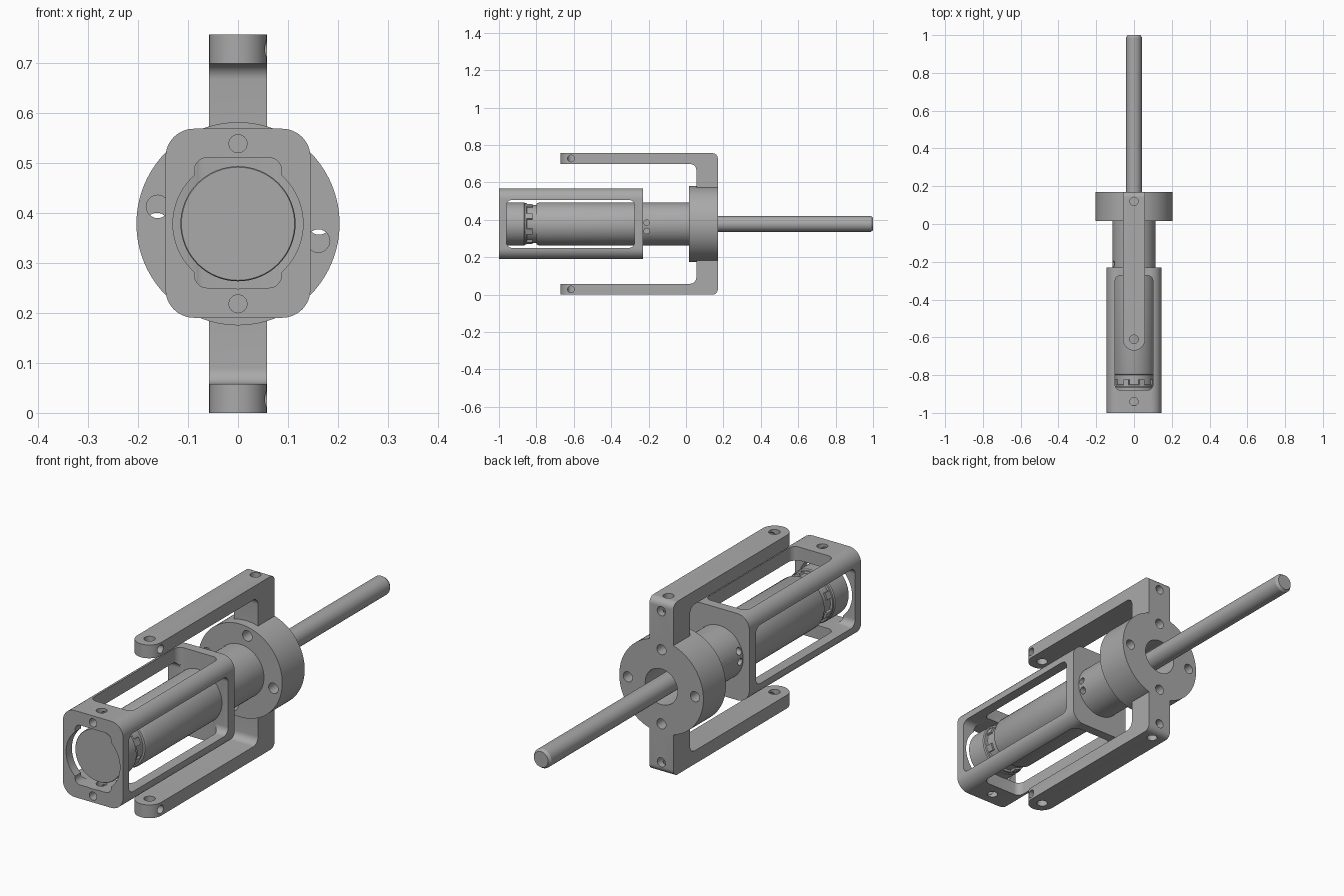
import bpy, bmesh, math
from mathutils import Vector

cube = bpy.data.objects.get("Cube")
if cube:
    bpy.data.objects.remove(cube, do_unlink=True)

ZC = 0.378  # height of the main axis
steel = bpy.data.materials.new("grey steel")
steel.use_nodes = True
GREY = (0.40, 0.40, 0.40, 1)
steel.diffuse_color = GREY
steel.node_tree.nodes["Principled BSDF"].inputs["Base Color"].default_value = GREY


def place(axis, u, v, d):
    return {"x": (d, u, v), "y": (u, d, v), "z": (u, v, d)}[axis]


def add_object(name, bm):
    bmesh.ops.recalc_face_normals(bm, faces=bm.faces)
    mesh = bpy.data.meshes.new(name)
    bm.to_mesh(mesh)
    bm.free()
    mesh.materials.append(steel)
    ob = bpy.data.objects.new(name, mesh)
    bpy.context.collection.objects.link(ob)
    return ob


def prism(name, pts, axis, a, b):
    """Extrude a 2D outline along an axis from a to b."""
    bm = bmesh.new()
    face = bm.faces.new([bm.verts.new(place(axis, u, v, a)) for u, v in pts])
    ext = bmesh.ops.extrude_face_region(bm, geom=[face])["geom"]
    shift = Vector(place(axis, 0, 0, b - a))
    bmesh.ops.translate(bm, vec=shift, verts=[g for g in ext if isinstance(g, bmesh.types.BMVert)])
    return add_object(name, bm)


def circle(u, v, r, n=32):
    return [(u + r * math.cos(2 * math.pi * i / n), v + r * math.sin(2 * math.pi * i / n)) for i in range(n)]


def rounded(corners, steps=8):
    """Outline from (u, v, radius) right-angled corners, each filleted."""
    out = []
    for i, (u, v, r) in enumerate(corners):
        p = Vector((u, v))
        if r == 0:
            out.append((u, v))
            continue
        d1 = (Vector(corners[i - 1][:2]) - p).normalized()
        d2 = (Vector(corners[(i + 1) % len(corners)][:2]) - p).normalized()
        c = p + (d1 + d2) * r
        for k in range(steps + 1):
            t = k / steps * math.pi / 2
            out.append(tuple(c - d2 * r * math.cos(t) - d1 * r * math.sin(t)))
    return out


def rect(u0, u1, v0, v1, r):
    return rounded([(u0, v0, r), (u1, v0, r), (u1, v1, r), (u0, v1, r)])


def hole(axis, u, v, r, a, b, n=24):
    return prism("cutter", circle(u, v, r, n), axis, a, b)


def lathe(name, profile, n=64):
    """Revolve (radius, y) points around the main axis, with flat end caps."""
    bm = bmesh.new()
    rings = [[bm.verts.new((x, y, z)) for x, z in circle(0, ZC, r, n)] for r, y in profile]
    for p, q in zip(rings, rings[1:]):
        for i in range(n):
            bm.faces.new((p[i], p[(i + 1) % n], q[(i + 1) % n], q[i]))
    bm.faces.new(rings[0])
    bm.faces.new(rings[-1])
    return add_object(name, bm)


def combine(ob, others, operation="DIFFERENCE"):
    for other in others:
        mod = ob.modifiers.new("combine", "BOOLEAN")
        mod.operation, mod.solver, mod.object = operation, "EXACT", other
        bpy.context.view_layer.objects.active = ob
        bpy.ops.object.modifier_apply(modifier=mod.name)
        bpy.data.objects.remove(other, do_unlink=True)


# Open rectangular cage with side, top and front openings
cage = prism("cage", rect(-0.145, 0.145, 0.19, 0.568, 0.057), "y", -1, -0.23)
cuts = [
    prism("cutter", rect(-0.087, 0.087, 0.25, 0.51, 0.025), "y", -1.1, -0.275),
    hole("y", 0, ZC, 0.13, -1.1, -0.276, 64),
    prism("cutter", rect(-0.96, -0.275, 0.25, 0.506, 0.03), "x", -0.3, 0.3),
    prism("cutter", rect(-0.10, 0.10, -0.88, -0.272, 0.03), "z", 0.1, 0.7),
    hole("z", 0, -0.94, 0.022, 0.1, 0.7),
]
cuts += [hole("y", 0, ZC + s * 0.16, 0.018, -1.1, -0.9) for s in (-1, 1)]
combine(cage, cuts)

# C-shaped bracket: side outline trimmed by a round-ended top outline
bracket = prism("bracket_and_flange", rounded([
    (-0.67, 0, 0), (0.17, 0, 0.028), (0.17, 0.756, 0.028), (-0.67, 0.756, 0),
    (-0.67, 0.698, 0), (0.055, 0.698, 0.032), (0.055, 0.058, 0.032), (-0.67, 0.058, 0)]),
    "x", -0.1, 0.1)
trim = prism("trim", rounded([(-0.058, -0.67, 0.058), (0.058, -0.67, 0.058),
                              (0.058, 0.3, 0), (-0.058, 0.3, 0)]), "z", -0.1, 0.9)
combine(bracket, [trim], "INTERSECT")

# Round flange joined to the bracket, then drilled
combine(bracket, [lathe("flange", [(0.203, 0.015), (0.203, 0.17)], 96)], "UNION")
cuts = [hole("y", 0, ZC, 0.078, -0.01, 0.3, 48)]
for i in range(4):
    t = i * math.pi / 2
    cuts.append(hole("y", 0.162 * math.cos(t), ZC + 0.162 * math.sin(t), 0.022, 0.095, 0.3))
    t -= 0.21
    cuts.append(hole("y", 0.164 * math.cos(t), ZC + 0.164 * math.sin(t), 0.023, -0.1, 0.0951))
for s in (-1, 1):
    mid = ZC + s * 0.35
    cuts += [
        hole("z", 0, -0.61, 0.023, mid - 0.1, mid + 0.1),
        hole("z", 0, 0.12, 0.022, ZC + s * 0.3, ZC + s * 0.45),
        hole("x", -0.615, mid, 0.018, 0, 0.2),
        hole("y", 0, ZC + s * 0.33, 0.02, 0.1, 0.3),
    ]
combine(bracket, cuts)

# Neck tube between cage and flange, with paired pin holes on each side
tube = lathe("neck_tube", [(0.115, -0.272), (0.115, 0.02)])
cuts = [hole("y", 0, ZC, 0.078, -0.05, 0.1, 48)]
for s in (-1, 1):
    for dz in (0.006, -0.038):
        cuts.append(hole("x", -0.21, ZC + s * dz, 0.015, s * 0.08, s * 0.2, 16))
combine(tube, cuts)

# Inner cylinder body with a recessed groove near the front
body = lathe("inner_cylinder", [
    (0.113, -0.96), (0.115, -0.957), (0.115, -0.865), (0.111, -0.86), (0.111, -0.852),
    (0.102, -0.85), (0.102, -0.80), (0.110, -0.798), (0.115, -0.785), (0.115, -0.27)])

# Small lugs bridging the groove
for i in range(8):
    t = (i + 0.5) * math.pi / 4
    bm = bmesh.new()
    bmesh.ops.create_cube(bm, size=1)
    lug = add_object("groove_lug", bm)
    lug.scale = (0.02, 0.03, 0.03)
    lug.location = (0.1 * math.cos(t), -0.837, ZC + 0.1 * math.sin(t))
    lug.rotation_euler = (0, -t, 0)

# Long rod with a chamfered end
rod = lathe("rod", [(0.042, -0.06), (0.042, 0.988), (0.034, 1.0)], 40)

for ob in bpy.context.view_layer.objects:
    ob.select_set(ob in (cage, bracket, tube, body, rod))
bpy.context.view_layer.objects.active = cage
bpy.ops.object.shade_smooth_by_angle(angle=math.radians(30))
